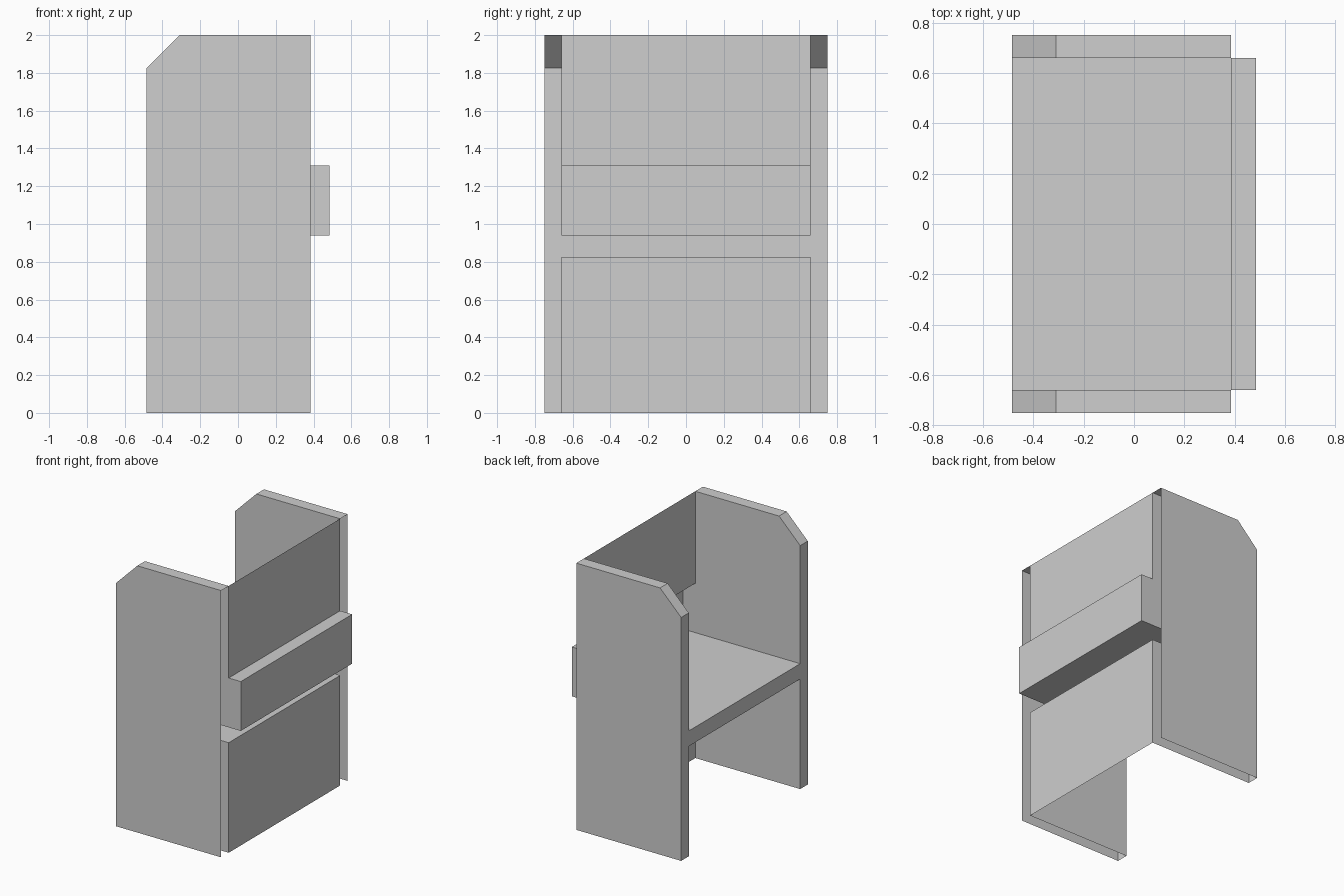
import bpy, bmesh
from mathutils import Vector

cube = bpy.data.objects.get("Cube")
if cube:
    bpy.data.objects.remove(cube, do_unlink=True)

# Key dimensions
FRONT, BACK, RAIL = -0.485, 0.385, 0.485
INNER, OUTER = 0.66, 0.75
SEAT_LOW, SEAT_TOP, RAIL_TOP, TOP = 0.825, 0.94, 1.31, 2.0
CHAMFER = 0.175

grey = bpy.data.materials.new("light_grey")
grey.use_nodes = True
colour = (0.62, 0.62, 0.62, 1)
grey.diffuse_color = colour
grey.node_tree.nodes["Principled BSDF"].inputs["Base Color"].default_value = colour


def finish(name, bm):
    mesh = bpy.data.meshes.new(name)
    bm.to_mesh(mesh)
    bm.free()
    mesh.materials.append(grey)
    obj = bpy.data.objects.new(name, mesh)
    bpy.context.collection.objects.link(obj)
    return obj


def box(name, low, high, open_sides):
    """Thin-walled box without the faces that look along open_sides."""
    low, high = Vector(low), Vector(high)
    bm = bmesh.new()
    bmesh.ops.create_cube(bm, size=1)
    for v in bm.verts:
        v.co = (low + high) / 2 + v.co * (high - low)
    bm.normal_update()
    gone = [f for f in bm.faces
            if any(f.normal.dot(Vector(s)) > 0.9 for s in open_sides)]
    bmesh.ops.delete(bm, geom=gone, context='FACES')
    return finish(name, bm)


def sheet(name, points):
    bm = bmesh.new()
    bm.faces.new([bm.verts.new(p) for p in points])
    return finish(name, bm)


def back_sheet(name, low, high):
    return sheet(name, [(BACK, -INNER, low), (BACK, INNER, low),
                        (BACK, INNER, high), (BACK, -INNER, high)])


def profile(bottom, top, chamfered):
    """Side outline in x and z, from the lower back round to the lower front."""
    pts = [(BACK, bottom), (BACK, top)]
    if chamfered:
        pts += [(FRONT + CHAMFER, top), (FRONT, top - CHAMFER)]
    else:
        pts.append((FRONT, top))
    return pts + [(FRONT, bottom)]


# Hollow side panels, open at the back and underneath
for side, s in (("left", 1), ("right", -1)):
    outline = profile(0, TOP, True)
    bm = bmesh.new()
    outer = [bm.verts.new((x, s * OUTER, z)) for x, z in outline]
    inner = [bm.verts.new((x, s * INNER, z)) for x, z in outline]
    bm.faces.new(outer if s < 0 else outer[::-1])
    for i in range(1, len(outline) - 1):
        quad = [outer[i], outer[i + 1], inner[i + 1], inner[i]]
        bm.faces.new(quad[::-1] if s < 0 else quad)
    bmesh.ops.recalc_face_normals(bm, faces=bm.faces[:])
    # The open shell must face away from the panel core
    bm.normal_update()
    for f in bm.faces:
        core = Vector((0, s * (INNER + OUTER) / 2, TOP / 2))
        if f.normal.dot(f.calc_center_median() - core) < 0:
            f.normal_flip()
    finish("side_panel_" + side, bm)

    # Inner walls above and below the seat
    for part, pts in (("upper", profile(SEAT_TOP, TOP, True)),
                      ("lower", profile(0, SEAT_LOW, False))):
        ring = [(x, s * INNER, z) for x, z in pts]
        sheet(f"{part}_inner_wall_{side}", ring[::-1] if s < 0 else ring)

# Hollow seat, open at the back and into both side panels
box("seat", (FRONT, -INNER, SEAT_LOW), (BACK, INNER, SEAT_TOP),
    [(1, 0, 0), (0, 1, 0), (0, -1, 0)])

# Back: thin upper and lower sheets with a projecting recess between them
back_sheet("upper_back", RAIL_TOP, TOP)
back_sheet("lower_back", 0, SEAT_LOW)
box("back_recess", (BACK, -INNER, SEAT_TOP), (RAIL, INNER, RAIL_TOP), [(-1, 0, 0)])
